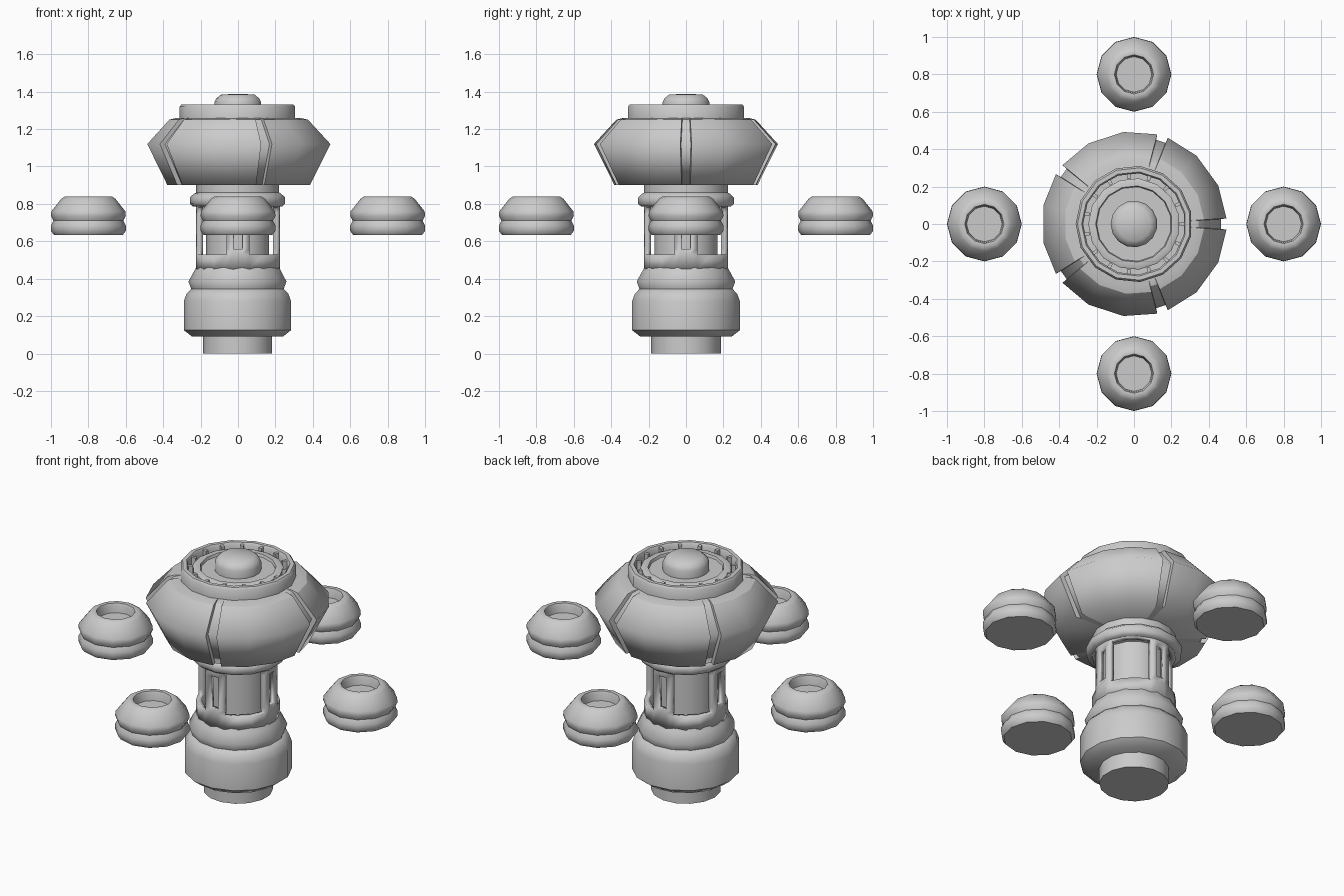
import bpy, bmesh
from math import radians, cos, sin, tau

cube = bpy.data.objects.get("Cube")
if cube:
    bpy.data.objects.remove(cube)

grey = bpy.data.materials.new("plain_grey")
grey.use_nodes = True
grey.diffuse_color = (0.6, 0.6, 0.6, 1)
grey.node_tree.nodes["Principled BSDF"].inputs["Base Color"].default_value = (0.6, 0.6, 0.6, 1)


def finish(name, bm, angle=40):
    """Turn a bmesh into a shaded grey object."""
    bmesh.ops.remove_doubles(bm, verts=bm.verts, dist=0.0001)
    bmesh.ops.recalc_face_normals(bm, faces=bm.faces)
    mesh = bpy.data.meshes.new(name)
    bm.to_mesh(mesh)
    bm.free()
    mesh.materials.append(grey)
    ob = bpy.data.objects.new(name, mesh)
    bpy.context.collection.objects.link(ob)
    bpy.ops.object.select_all(action='DESELECT')
    ob.select_set(True)
    bpy.context.view_layer.objects.active = ob
    bpy.ops.object.shade_smooth_by_angle(angle=radians(angle))
    return ob


def lathe(name, profile, spokes, centre=(0, 0), angle=40, keep=None):
    """Sweep (radius, z) points round spokes of (degrees, radius offset)."""
    bm = bmesh.new()
    rings = []
    for r, z in profile:
        ring = []
        for deg, off in spokes:
            rr = max(r + off, 0) if r > 0 else 0
            a = radians(deg)
            ring.append(bm.verts.new((centre[0] + rr * cos(a), centre[1] + rr * sin(a), z)))
        rings.append(ring)
    n = len(spokes)
    for i in range(len(rings) - 1):
        for j in range(n):
            k = (j + 1) % n
            if keep and not keep(i, j):
                continue
            quad = [rings[i][j], rings[i][k], rings[i + 1][k], rings[i + 1][j]]
            if profile[i][0] == 0:
                quad.pop(1)
            elif profile[i + 1][0] == 0:
                quad.pop(2)
            bm.faces.new(quad)
    return finish(name, bm, angle)


def even(n, start=180):
    return [(start + 360 * i / n, 0) for i in range(n)]


# Foot, base drum and collar
lathe("foot", [(0, 0), (.187, 0), (.187, .1), (0, .1)], even(15))
lathe("base_drum", [(0, .09), (.245, .09), (.29, .125), (.29, .28), (.275, .32), (.245, .35),
                    (0, .35)], even(15), angle=50)
lathe("collar", [(0, .345), (.25, .345), (.265, .385), (.235, .44), (.225, .46), (0, .46)],
      even(15), angle=50)

# Pierced column: wide diagonal windows and narrow slots on the axes
cage_spokes = [(90 * q + d, 0) for q in range(4) for d in (-6.5, 6.5, 16, 35, 55, 74)]
cage_levels = [.45, .53, .56, .75, .78, .81]


def cage_solid(level, spoke):
    part = spoke % 6
    slot = part == 0 and level == 2
    window = part in (2, 3, 4) and level in (1, 2, 3)
    return not (slot or window)


cage = lathe("column_cage", [(.225, z) for z in cage_levels], cage_spokes, keep=cage_solid)
wall = cage.modifiers.new("wall", 'SOLIDIFY')
wall.thickness = 0.03
wall.offset = -1
lathe("column_core", [(.17, .45), (.17, .81)], even(15))
lathe("neck_ring", [(0, .785), (.24, .785), (.257, .8), (.257, .835), (.235, .855),
                    (.225, .86), (.225, .91), (0, .91)], even(15), angle=50)

# Faceted head with five grooves
head_spokes = []
for i in range(5):
    head_spokes += [(72 * i + d, off) for d, off in
                    ((-3.2, -.03), (3.2, -.03), (3.5, 0), (24.5, 0), (47.5, 0), (68.5, 0))]
lathe("head_shell", [(0, .9), (.385, .9), (.495, 1.12), (.375, 1.25)], head_spokes, angle=74)
lathe("head_shoulder", [(.375, 1.25), (.335, 1.26), (0, 1.26)], head_spokes)

# Crown with a recessed channel and a central dome
lathe("crown", [(.312, 1.25), (.312, 1.32), (.302, 1.332), (.28, 1.332), (.272, 1.32),
                (.272, 1.275), (.245, 1.275), (.245, 1.31), (.235, 1.315), (.205, 1.315),
                (.2, 1.3), (0, 1.3)], even(15))
lathe("dome", [(.125, 1.295), (.125, 1.345), (.115, 1.365), (.09, 1.385), (0, 1.388)],
      even(15), angle=60)

# Ribs bridging the channel
for i in range(15):
    a = tau * i / 15
    bm = bmesh.new()
    bmesh.ops.create_cube(bm, size=1)
    bmesh.ops.scale(bm, vec=(.035, .018, .05), verts=bm.verts)
    rib = finish("crown_rib", bm)
    rib.location = (.26 * cos(a), .26 * sin(a), 1.3)
    rib.rotation_euler.z = a

# Four floating pods round the tower
pod = [(0, .635), (.185, .635), (.2, .655), (.2, .685), (.187, .71), (.2, .735), (.198, .76),
       (.145, .827), (.125, .84), (.105, .838), (.1, .825), (.095, .785), (0, .785)]
for side, x, y in (("left", 1, 0), ("right", -1, 0), ("back", 0, 1), ("front", 0, -1)):
    lathe(side + "_pod", pod, even(12), centre=(.8 * x, .8 * y), angle=52)
